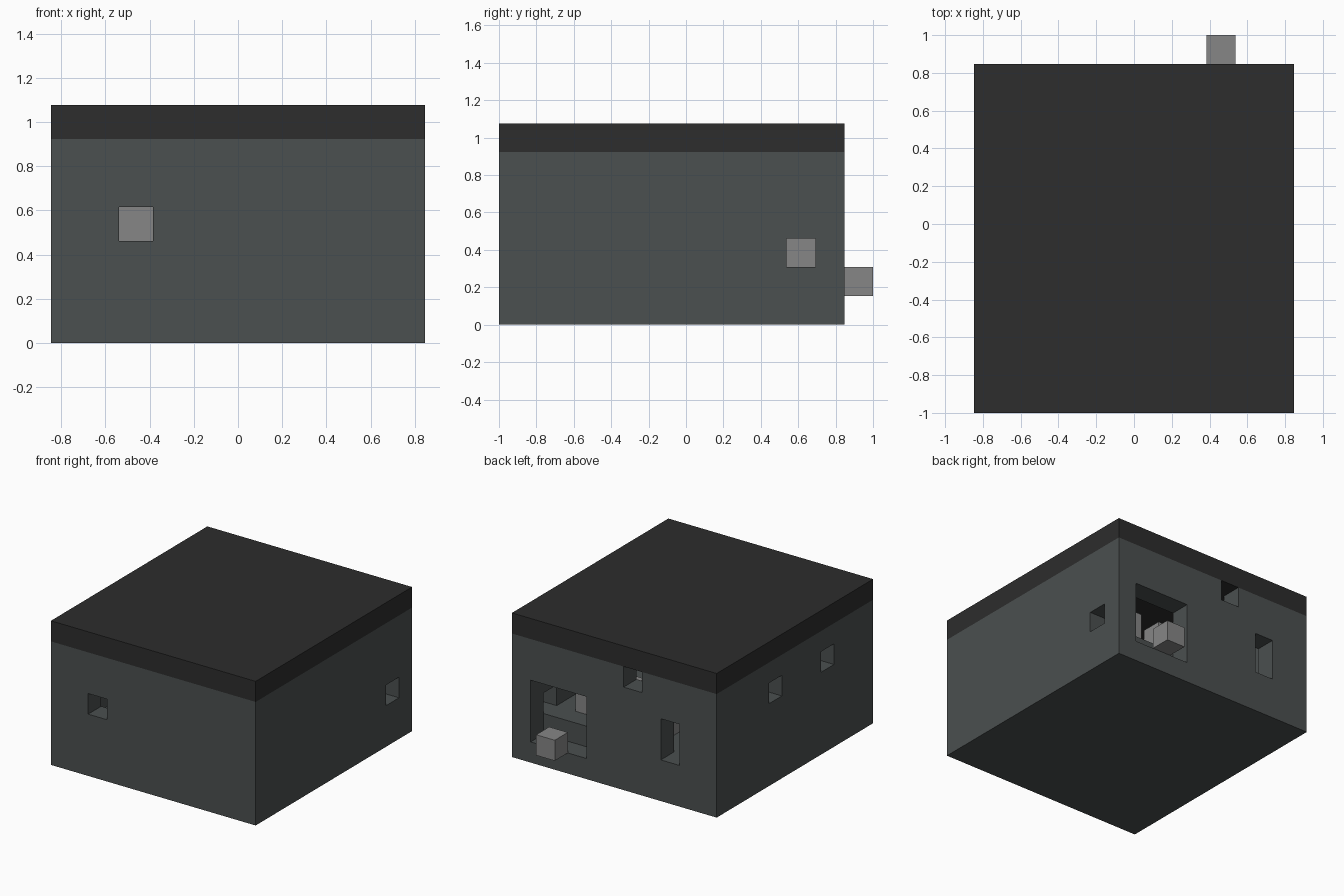
import bpy
from mathutils import Vector

if "Cube" in bpy.data.objects:
    bpy.data.objects.remove(bpy.data.objects["Cube"], do_unlink=True)

# The building sits on a block grid: 11 wide, 12 deep, 7 high, plus a step behind
UNIT = 2 / 13
ORIGIN = Vector((-5.5, -6.5, 0))
WIDTH, DEPTH, WALL_TOP, ROOF_TOP, FLOOR = 11, 12, 6, 7, 2


def material(name, colour):
    mat = bpy.data.materials.new(name)
    mat.use_nodes = True
    mat.diffuse_color = (*colour, 1)
    bsdf = next(n for n in mat.node_tree.nodes if n.type == "BSDF_PRINCIPLED")
    bsdf.inputs["Base Color"].default_value = (*colour, 1)
    return mat


wall_slate = material("slate wall", (0.070, 0.079, 0.079))
roof_black = material("charcoal roof", (0.026, 0.026, 0.026))
stone_grey = material("light grey stone", (0.24, 0.24, 0.24))


def box(name, low, high, mat):
    """Box between two grid corners."""
    low, high = Vector(low), Vector(high)
    bpy.ops.mesh.primitive_cube_add(size=1)
    obj = bpy.context.object
    obj.name = obj.data.name = name
    centre, size = ((low + high) / 2 + ORIGIN) * UNIT, (high - low) * UNIT
    for v in obj.data.vertices:
        v.co = Vector(a * b for a, b in zip(v.co, size)) + centre
    obj.data.materials.append(mat)
    return obj


# Wall shell, hollowed out and pierced
walls = box("walls", (0, 0, 0), (WIDTH, DEPTH, WALL_TOP), wall_slate)
cuts = [
    ("room", (1, 1, FLOOR), (WIDTH - 1, DEPTH - 1, ROOF_TOP)),
    ("front_window", (2, -1, 3), (3, 1.5, 4)),
    ("side_window", (9.5, 10, 2), (12, 11, 3)),
    ("doorway", (7, 10.5, 2), (10, 13, 4)),
    ("door_sill", (7, 11, 1), (10, 13, 2.5)),
    ("high_window", (4, 10.5, 5), (5, 13, 7)),
    ("tall_window", (2, 10.5, 2), (3, 13, 4)),
]
cuts += [("slit_window", (-1, y, 4), (1.5, y + 1, 5)) for y in (3, 7)]
cutters = []
for name, low, high in cuts:
    cutter = box(name + "_cutter", low, high, wall_slate)
    cutter.hide_render = True
    cutters.append(cutter)
    mod = walls.modifiers.new(name, "BOOLEAN")
    mod.operation, mod.solver, mod.object = "DIFFERENCE", "EXACT", cutter

# Bake the cuts and drop the cutters
bpy.context.view_layer.update()
graph = bpy.context.evaluated_depsgraph_get()
baked = bpy.data.meshes.new_from_object(walls.evaluated_get(graph))
walls.modifiers.clear()
walls.data = baked
for cutter in cutters:
    bpy.data.objects.remove(cutter, do_unlink=True)

# Flat roof slab
box("roof", (0, 0, WALL_TOP), (WIDTH, DEPTH, ROOF_TOP), roof_black)

# Step outside the doorway
box("door_step", (8, 12, 1), (9, 13, 2), stone_grey)

# Row of pillars and a low block indoors
for x in (2, 4, 6, 8):
    box("pillar", (x, 9, FLOOR), (x + 1, 10, 4), stone_grey)
box("low_block", (5, 10, FLOOR), (6, 11, 3), stone_grey)
